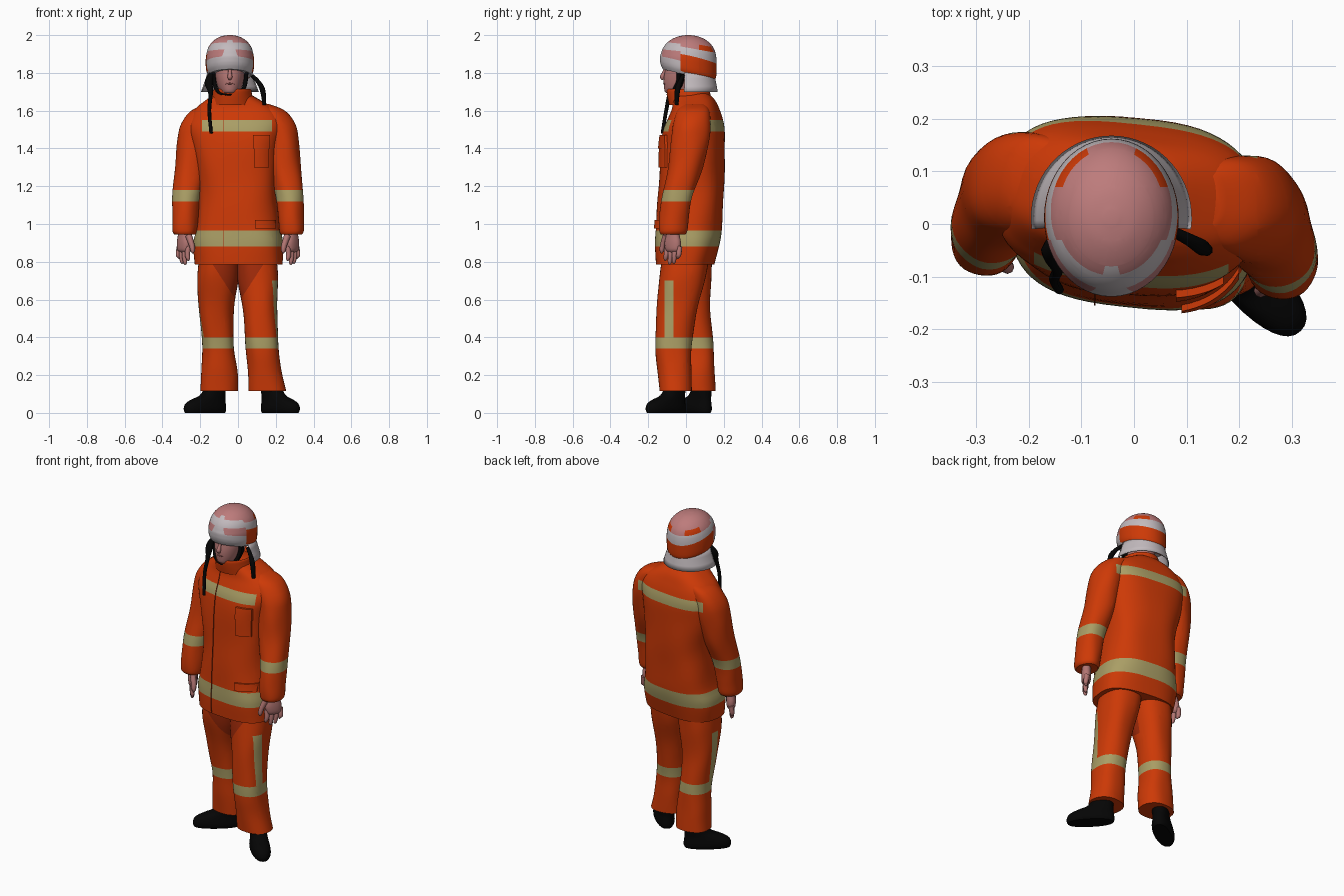
import bpy, bmesh, math
from mathutils import Vector
from mathutils.bvhtree import BVHTree

if "Cube" in bpy.data.objects:
    bpy.data.objects.remove(bpy.data.objects["Cube"])


def material(name, r, g, b):
    m = bpy.data.materials.new(name)
    m.use_nodes = True
    m.diffuse_color = (r, g, b, 1)
    bsdf = next(n for n in m.node_tree.nodes if n.type == 'BSDF_PRINCIPLED')
    bsdf.inputs["Base Color"].default_value = (r, g, b, 1)
    bsdf.inputs["Roughness"].default_value = 0.8
    return m


ORANGE = material("orange cloth", .61, .041, .002)
DARK = material("dark orange cloth", .36, .024, .003)
STRIPE = material("reflective stripe", .4, .34, .13)
SKIN = material("skin", .45, .18, .17)
LIPS = material("lips", .34, .11, .1)
PINK = material("pink shell", .51, .2, .2)
WHITE = material("pale grey", .54, .49, .51)
BLACK = material("black", .0015, .0015, .0015)


def smooth(ob, angle=50):
    bpy.ops.object.select_all(action='DESELECT')
    ob.select_set(True)
    bpy.context.view_layer.objects.active = ob
    bpy.ops.object.shade_smooth_by_angle(angle=math.radians(angle))


def finish(bm, name, mats, angle=50):
    bmesh.ops.recalc_face_normals(bm, faces=bm.faces)
    me = bpy.data.meshes.new(name)
    bm.to_mesh(me)
    bm.free()
    ob = bpy.data.objects.new(name, me)
    bpy.context.collection.objects.link(ob)
    for m in mats:
        me.materials.append(m)
    smooth(ob, angle)
    return ob


def spline(rows, sub):
    """Smoothly fill in steps between rows of numbers."""
    out = []
    for i in range(len(rows) - 1):
        a, b, c, d = (rows[min(max(i + k, 0), len(rows) - 1)] for k in (-1, 0, 1, 2))
        for s in range(sub):
            t = s / sub
            out.append([q + t * (r - p) / 2 + t * t * (2 * p - 5 * q + 4 * r - u) / 2
                        + t ** 3 * (3 * q - p - 3 * r + u) / 2
                        for p, q, r, u in zip(a, b, c, d)])
    return out + [list(rows[-1])]


def loft(name, rows, mats, n=40, power=2.3, turn=0, fold=0, sub=5, cuts=(), rule=None):
    """Stack rounded rings (x0, x1, y0, y1, z); cut along planes and colour faces by rule."""
    bm = bmesh.new()
    loops = []
    ct, st = math.cos(math.radians(turn)), math.sin(math.radians(turn))
    for x0, x1, y0, y1, z in spline(rows, sub):
        loop = []
        for i in range(n):
            a = math.tau * i / n
            c, s = math.cos(a), math.sin(a)
            k = 1 + fold * (math.sin(5 * a + 14 * z) + math.sin(3 * a - 23 * z))
            x = math.copysign(abs(c) ** (2 / power), c) * (x1 - x0) / 2 * k
            y = math.copysign(abs(s) ** (2 / power), s) * (y1 - y0) / 2 * k
            loop.append(bm.verts.new(((x0 + x1) / 2 + x * ct - y * st,
                                      (y0 + y1) / 2 + x * st + y * ct, z)))
        loops.append(loop)
    for lo, hi in zip(loops, loops[1:]):
        for i in range(n):
            j = (i + 1) % n
            bm.faces.new((lo[i], lo[j], hi[j], hi[i]))
    bm.faces.new(loops[0])
    bm.faces.new(loops[-1])
    for co, no in cuts:
        bmesh.ops.bisect_plane(bm, geom=bm.verts[:] + bm.edges[:] + bm.faces[:],
                               plane_co=co, plane_no=no)
    if rule:
        for f in bm.faces:
            f.material_index = rule(f.calc_center_median())
    return finish(bm, name, mats)


def level(*heights):
    return [((0, 0, z), (0, 0, 1)) for z in heights]


def across(axis, *places):
    no = Vector((axis == 'x', axis == 'y', 0))
    return [(no * p, no) for p in places]


def tubes(name, paths, mat):
    """Round tapering tubes; each path is a list of (x, y, z, radius)."""
    cu = bpy.data.curves.new(name, 'CURVE')
    cu.dimensions = '3D'
    cu.bevel_depth = 1
    cu.bevel_resolution = 2
    cu.use_fill_caps = True
    for path in paths:
        pts = spline(path, 4)
        sp = cu.splines.new('POLY')
        sp.points.add(len(pts) - 1)
        for p, (x, y, z, r) in zip(sp.points, pts):
            p.co = (x, y, z, 1)
            p.radius = r
    ob = bpy.data.objects.new(name, cu)
    bpy.context.collection.objects.link(ob)
    bpy.ops.object.select_all(action='DESELECT')
    ob.select_set(True)
    bpy.context.view_layer.objects.active = ob
    bpy.ops.object.convert(target='MESH')
    ob.data.materials.clear()
    ob.data.materials.append(mat)
    smooth(ob)


# Jacket body with broad shoulders, turned slightly so the left shoulder leads
def jacket_rule(c):
    chest = 1.49 < c.z < 1.55 and (-.19 < c.x < .18 or c.y > .08)
    return int(.88 < c.z < .965 or chest)


jacket = loft("jacket", [
    (-.228, .235, -.155, .145, .785), (-.235, .238, -.16, .175, .9), (-.215, .22, -.155, .188, 1),
    (-.205, .205, -.142, .198, 1.2), (-.242, .22, -.13, .202, 1.4), (-.26, .238, -.115, .2, 1.5),
    (-.25, .235, -.09, .188, 1.56), (-.225, .195, -.07, .172, 1.61), (-.17, .12, -.065, .152, 1.655),
    (-.12, .06, -.06, .12, 1.69)],
    [ORANGE, STRIPE], n=64, power=2.7, turn=-6, fold=.006,
    cuts=level(.88, .965, 1.49, 1.55) + across('x', -.19, .18), rule=jacket_rule)
loft("collar", [(-.145, .085, -.09, .14, 1.63), (-.135, .075, -.1, .13, 1.68),
                (-.13, .07, -.102, .125, 1.71), (-.12, .06, -.09, .115, 1.71),
                (-.11, .05, -.08, .1, 1.67)], [ORANGE], power=2)

# Pockets, flaps and front seam laid over the jacket surface
bm = bmesh.new()
bm.from_mesh(jacket.data)
surface = BVHTree.FromBMesh(bm)
bm.free()


def patch(name, x0, x1, z0, z1, thick, mat, steps=8):
    bm = bmesh.new()
    grid = []
    for i in range(steps + 1):
        row = []
        for j in range(steps + 1):
            x, z = x0 + (x1 - x0) * i / steps, z0 + (z1 - z0) * j / steps
            row.append(bm.verts.new(surface.ray_cast(Vector((x, -1, z)), Vector((0, 1, 0)))[0]))
        grid.append(row)
    for i in range(steps):
        for j in range(steps):
            bm.faces.new((grid[i][j], grid[i + 1][j], grid[i + 1][j + 1], grid[i][j + 1]))
    top = bmesh.ops.extrude_face_region(bm, geom=bm.faces[:])["geom"]
    for v in top:
        if isinstance(v, bmesh.types.BMVert):
            v.co.y -= thick
    finish(bm, name, [mat], 35)


patch("chest_pocket", .085, .165, 1.3, 1.4, .01, ORANGE)
patch("chest_pocket_flap", .08, .17, 1.4, 1.47, .014, ORANGE)
patch("left_pocket_flap", .09, .2, .975, 1.02, .012, ORANGE)
patch("front_seam", -.0765, -.0735, .79, 1.62, .005, DARK, 24)

# Sleeves and hands
for side, s, dy in (("left", 1, 0), ("right", -1, .045)):
    def mirrored(rows):
        return [(min(s * a, s * b), max(s * a, s * b), c + dy, d + dy, z) for a, b, c, d, z in rows]

    def sleeve_rule(c):
        back = 1.49 < c.z < 1.55 and c.y > .08 and abs(c.x) < .235
        return int(1.12 < c.z < 1.18 or back)

    sleeve = [(.225, .338, -.135, -.005, .945), (.218, .348, -.143, .006, .965),
              (.212, .348, -.142, .015, 1.03), (.2, .347, -.125, .035, 1.15),
              (.165, .333, -.095, .09, 1.3), (.14, .322, -.08, .122, 1.44),
              (.12, .302, -.068, .13, 1.53), (.1, .248, -.045, .125, 1.6), (.09, .165, -.01, .1, 1.635)]
    loft(side + "_sleeve", mirrored(sleeve), [ORANGE, STRIPE], power=2.1, fold=.012,
         cuts=level(1.12, 1.18, 1.49, 1.55) + across('x', .235 * s), rule=sleeve_rule)
    palm = [(.265, .31, -.1, -.035, .98), (.262, .312, -.108, -.03, .94),
            (.26, .314, -.118, -.022, .9), (.264, .312, -.112, -.026, .865),
            (.275, .3, -.1, -.04, .85)]
    loft(side + "_palm", mirrored(palm), [SKIN], n=20, turn=-35 * s)
    fingers = []
    for i, tip in enumerate((.805, .785, .79, .815)):
        x, y = .262 + i * .016, -.1 + i * .022 + dy
        fingers.append([(s * x, y, .88, .015), (s * (x + .006), y - .004, .84, .014),
                        (s * (x + .002), y - .008, tip + .012, .011),
                        (s * x, y - .01, tip, .004)])
    fingers.append([(s * .262, -.105 + dy, .94, .018), (s * .245, -.122 + dy, .89, .015),
                    (s * .24, -.128 + dy, .86, .012), (s * .24, -.13 + dy, .845, .004)])
    tubes(side + "_fingers", fingers, SKIN)

# Trouser legs with knee bands and outer stripes, and boots turned outward
legs = {"left": [(.055, .255, -.14, .03, .115), (.052, .23, -.15, .03, .22), (.04, .215, -.163, .03, .36),
                 (.025, .207, -.155, .06, .55), (-.005, .212, -.14, .105, .72),
                 (-.01, .2, -.12, .13, .86)],
        "right": [(-.2, 0, -.015, .157, .115), (-.195, -.003, -.025, .152, .22), (-.188, -.022, -.035, .145, .36),
                  (-.208, -.022, -.065, .128, .55), (-.215, .005, -.11, .135, .72),
                  (-.2, .01, -.12, .14, .86)]}
boots = {"left": (.132, -.012, 44, .265), "right": (-.07, .122, -53, .262)}
for side, s, y0 in (("left", 1, -.115), ("right", -1, 0)):
    def leg_rule(c):
        if .34 < c.z < .4 or (.4 < c.z < .7 and s * c.x > .15 and y0 < c.y < y0 + .05):
            return 1
        return 2 if abs(c.x) < (c.z - .58) * .65 and c.y < .03 else 0

    planes = across('y', y0, y0 + .05, .03)
    planes += [((0, 0, .58), (k, 0, -.65)) for k in (1, -1)]
    loft(side + "_trouser_leg", legs[side], [ORANGE, STRIPE, DARK], power=2.3, fold=.008,
         cuts=level(.34, .4, .7) + planes, rule=leg_rule)
    hx, hy, turn, size = boots[side]
    dx, dy = math.sin(math.radians(turn)), -math.cos(math.radians(turn))
    rows = []
    for back, front, half, z in ((.02, .98, .045, 0), (0, 1, .053, .012), (0, 1, .055, .03),
                                 (.01, .95, .052, .052), (.02, .8, .048, .072),
                                 (.02, .6, .046, .092), (.02, .48, .045, .13), (.04, .46, .04, .17)):
        mid, r = size * (back + front) / 2, size * (front - back) / 2
        x, y = hx + dx * mid, hy + dy * mid
        rows.append((x - half, x + half, y - r, y + r, z))
    loft(side + "_boot", rows, [BLACK], n=32, power=2.3, turn=turn, sub=3)

# Head
HX = -.043
loft("head", [(HX - .05, HX + .05, -.06, .07, 1.64), (HX - .045, HX + .045, -.085, .07, 1.685),
              (HX - .052, HX + .052, -.11, .08, 1.698), (HX - .066, HX + .066, -.117, .09, 1.73),
              (HX - .075, HX + .075, -.118, .1, 1.77), (HX - .078, HX + .078, -.112, .1, 1.81),
              (HX - .072, HX + .072, -.1, .1, 1.87)], [SKIN], n=32, power=2.1)
tubes("nose", [[(HX, -.108, 1.825, .008), (HX, -.117, 1.8, .01), (HX, -.125, 1.778, .013),
                (HX, -.118, 1.766, .008)]], SKIN)
tubes("mouth", [[(HX - .024, -.11, 1.742, .003), (HX, -.116, 1.744, .005),
                 (HX + .024, -.11, 1.742, .003)]], LIPS)

# Helmet with a badge, stripes around the front and rear stripes falling back
TILT, RISE = .18, .1


def helmet_rule(c):
    w, u, x = c.z + TILT * c.y, c.z + RISE * c.y, abs(c.x - HX)
    if c.y < -.03:
        badge = x < .05 - (c.z - 1.86) * .33 and c.z < 1.975
        return int(badge or 1.912 < u < 1.952 or w < 1.855)
    if 1.895 < w < 1.935:
        return 1
    if w > 1.935:
        return 2 if w < 1.962 and c.y > .07 and x > .04 else 0
    return 2 if w > 1.8 else 1


shell = [(.113, .135, 1.79), (.125, .147, 1.815), (.128, .15, 1.85), (.126, .148, 1.89),
         (.114, .132, 1.935), (.087, .1, 1.97), (.05, .056, 1.992), (.012, .013, 2)]
planes = [((0, 0, w), (0, TILT, 1)) for w in (1.8, 1.855, 1.895, 1.935, 1.962)]
planes += [((0, 0, u), (0, RISE, 1)) for u in (1.912, 1.952)]
planes += [((HX + k * .05, 0, 1.86), (k, 0, .33)) for k in (-1, 1)]
planes += across('y', -.03, .07) + level(1.975)
helmet = loft("helmet", [(HX - a, HX + a, .012 - b, .012 + b, z) for a, b, z in shell],
              [PINK, WHITE, ORANGE], n=48, power=2, cuts=planes, rule=helmet_rule)
for v in helmet.data.vertices:
    v.co.z -= max(0, min(1, (1.9 - v.co.z) / .08)) * .24 * v.co.y

# Flared neck guard around the back of the helmet
bm = bmesh.new()
rings = []
for a, b, z in ((.118, .135, 1.81), (.128, .143, 1.77), (.142, .151, 1.73), (.153, .156, 1.7)):
    rings.append([bm.verts.new((HX + a * math.cos(t), .012 + b * math.sin(t), z))
                  for t in (math.radians(-8 + 196 * i / 32) for i in range(33))])
for lo, hi in zip(rings, rings[1:]):
    for i in range(32):
        bm.faces.new((lo[i], lo[i + 1], hi[i + 1], hi[i]))
guard = finish(bm, "neck_guard", [WHITE])
guard.modifiers.new("thickness", 'SOLIDIFY').thickness = .006

# Straps
tubes("hanging_straps", [
    [(.075, -.015, 1.785, .01), (.105, -.03, 1.755, .012), (.13, -.045, 1.71, .015), (.14, -.05, 1.63, .01)],
    [(-.135, -.03, 1.8, .014), (-.155, -.05, 1.75, .022), (-.145, -.085, 1.69, .012),
     (-.152, -.105, 1.6, .01), (-.142, -.125, 1.48, .009)]], BLACK)
tubes("chin_straps", [[(HX + s * .088, y, 1.82, .01), (HX + s * .084, y, 1.76, .011),
                       (HX + s * .072, y - .02, 1.715, .01), (HX + s * .048, -.08, 1.69, .006),
                       (HX, -.1, 1.685, .004)] for s in (-1, 1) for y in (-.04, -.022)], BLACK)
